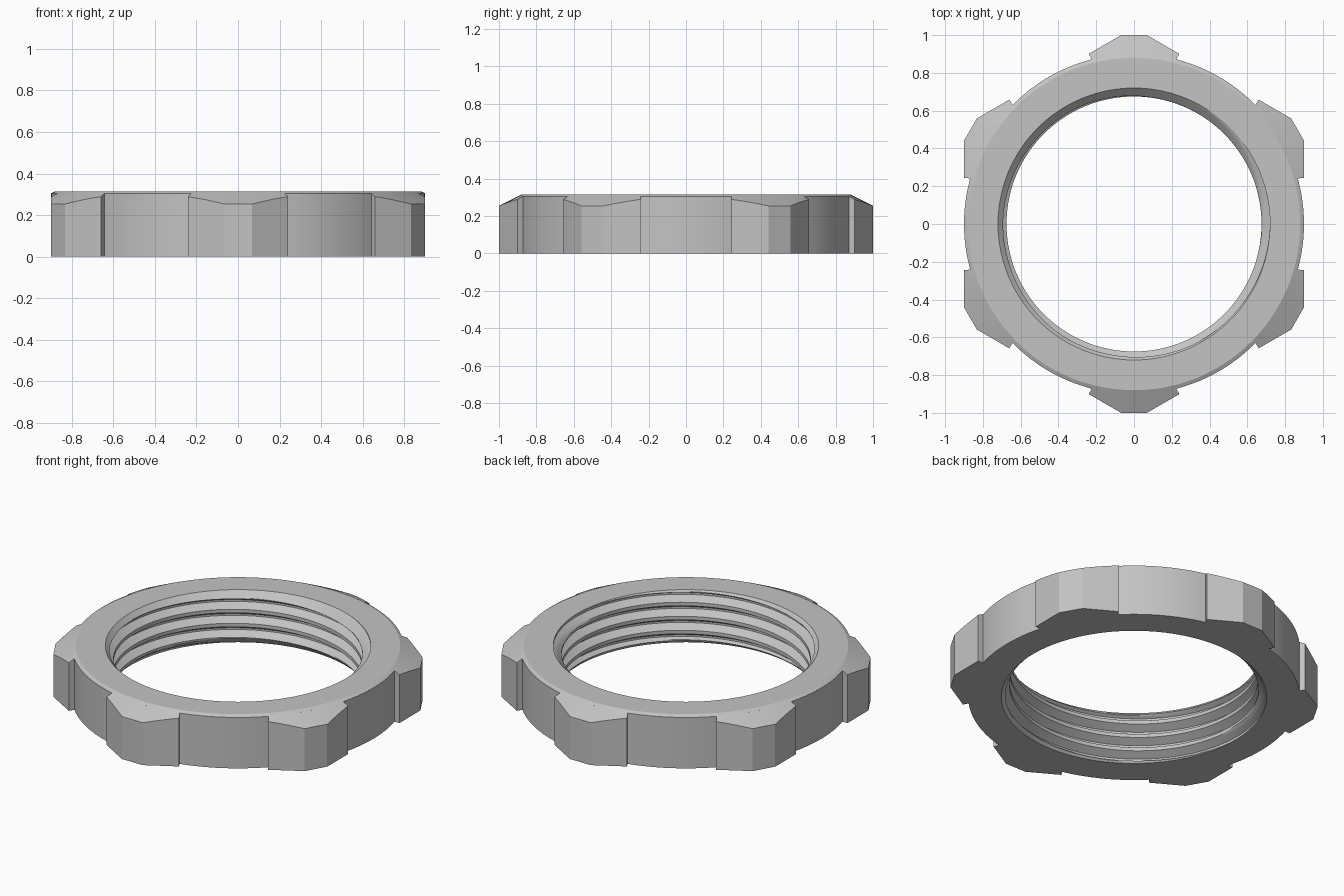
import bpy, bmesh
from math import pi, sin, cos, sqrt, atan2, floor, hypot

if "Cube" in bpy.data.objects:
    bpy.data.objects.remove(bpy.data.objects["Cube"], do_unlink=True)

HEIGHT = 0.315
RING_R, BEVEL_R, BEVEL_SLOPE = 0.9, 0.88, 0.5
MINOR_R, MAJOR_R, PITCH = 0.675, 0.72, 0.084
SEGMENTS, STEPS = 144, 16

steel = bpy.data.materials.new("grey metal")
steel.use_nodes = True
grey = (0.55, 0.55, 0.55, 1)
steel.diffuse_color = grey
steel.node_tree.nodes["Principled BSDF"].inputs["Base Color"].default_value = grey


def finish(bm, name):
    bmesh.ops.remove_doubles(bm, verts=bm.verts, dist=0.0002)
    bmesh.ops.recalc_face_normals(bm, faces=bm.faces)
    mesh = bpy.data.meshes.new(name)
    bm.to_mesh(mesh)
    bm.free()
    mesh.materials.append(steel)
    obj = bpy.data.objects.new(name, mesh)
    bpy.context.collection.objects.link(obj)
    bpy.ops.object.select_all(action="DESELECT")
    obj.select_set(True)
    bpy.context.view_layer.objects.active = obj
    bpy.ops.object.shade_smooth_by_angle(angle=pi / 9)
    return obj


def bevel_z(r):
    return HEIGHT - max(0, r - BEVEL_R) * BEVEL_SLOPE


def thread_radius(step, z):
    # flat crest, flank, narrow root, flank; countersunk at both ends
    s = step % STEPS
    depth = min(max(min(s - 4, STEPS - s) / 5, 0), 1)
    r = MINOR_R + (MAJOR_R - MINOR_R) * depth
    return max(r, MAJOR_R - z, MAJOR_R - (HEIGHT - z))


def loft(bm, columns):
    # each column is a closed loop of points
    grid = [[bm.verts.new(p) for p in col] for col in columns]
    for a, b in zip(grid, grid[1:]):
        for k in range(len(a)):
            n = (k + 1) % len(a)
            bm.faces.new((a[k], b[k], b[n], a[n]))
    return grid


# Ring body with a helical thread in its bore
first, last = -STEPS - 1, (floor(HEIGHT / PITCH) + 1) * STEPS
columns = []
for i in range(SEGMENTS + 1):
    turn = i / SEGMENTS
    profile = [(BEVEL_R, HEIGHT), (RING_R, bevel_z(RING_R)), (RING_R, 0)]
    for step in range(first, last + 1):
        z = min(max(PITCH * (step / STEPS + turn), 0), HEIGHT)
        profile.append((thread_radius(step, z), z))
    a = 2 * pi * turn
    columns.append([(r * cos(a), r * sin(a), z) for r, z in profile])
bm = bmesh.new()
loft(bm, columns)
finish(bm, "threaded_ring")

# Six lugs: truncated hexagon corners under the same conical bevel
half_width, apex, tip = 0.24, RING_R * 2 / sqrt(3), 1.0
tip_half = (apex - tip) * sqrt(3)
inner_r = 0.895
side = [half_width + (tip_half - half_width) * k / 8 for k in range(9)]
xs = [-x for x in side] + [0] + side[::-1]
end_angle = atan2(0.2215, 0.868)

for n in range(6):
    turn = n * pi / 3
    columns = []
    for x in xs:
        y = min(tip, apex - abs(x) / sqrt(3))
        a = end_angle * x / half_width
        ix, iy = inner_r * sin(a), inner_r * cos(a)
        col = []
        for px, py, top in ((ix, iy, True), (x, y, True), (x, y, False), (ix, iy, False)):
            z = bevel_z(hypot(px, py)) if top else 0
            col.append((px * cos(turn) - py * sin(turn), px * sin(turn) + py * cos(turn), z))
        columns.append(col)
    bm = bmesh.new()
    grid = loft(bm, columns)
    bm.faces.new(grid[0])
    bm.faces.new(grid[-1][::-1])
    finish(bm, f"lug_{n + 1}")
